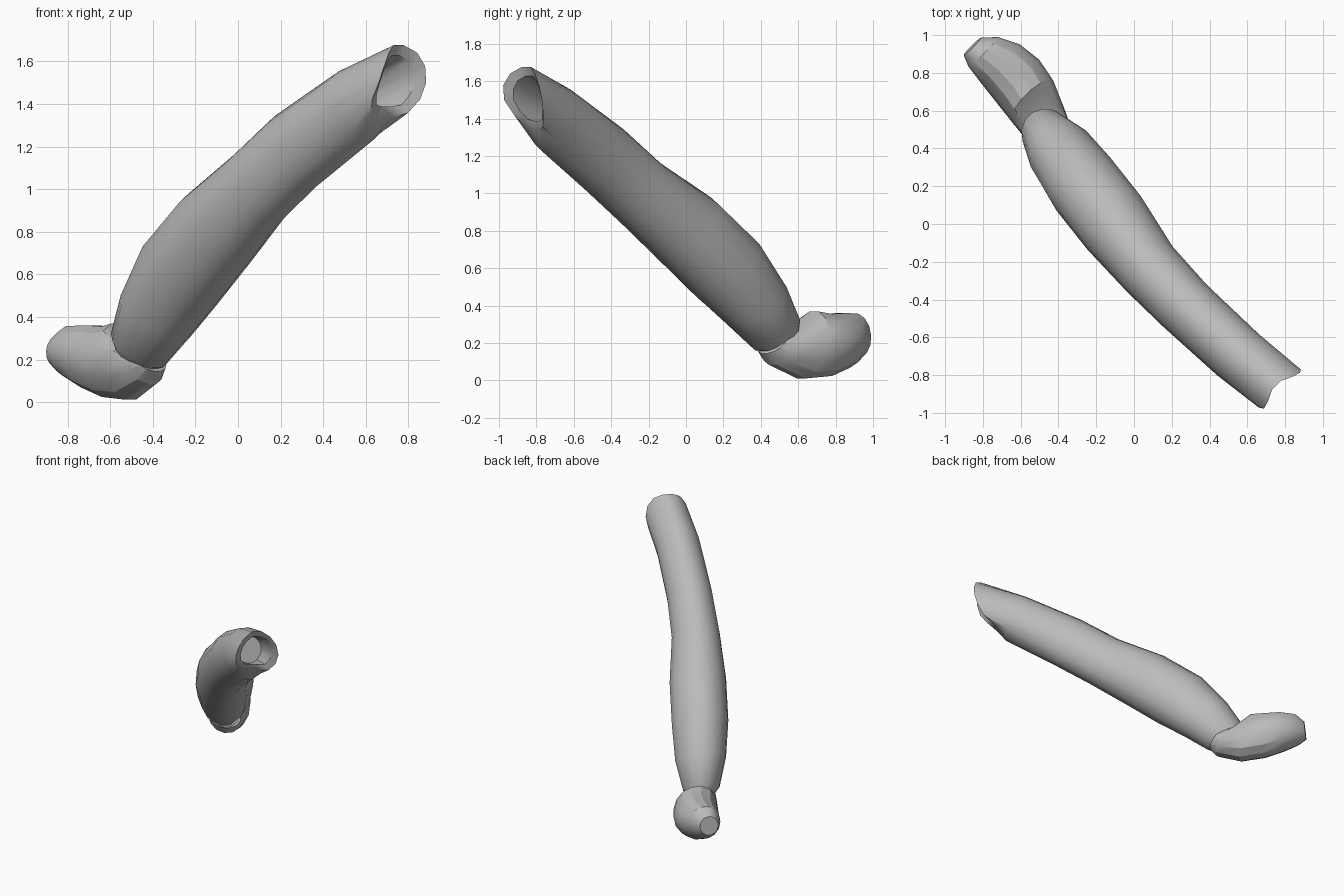
import bpy
import bmesh
from math import sin, cos, pi, radians, sqrt

if "Cube" in bpy.data.objects:
    bpy.data.objects.remove(bpy.data.objects["Cube"])

SIDES = 14

grey = bpy.data.materials.new("plain grey")
grey.use_nodes = True
tone = (0.5, 0.5, 0.5, 1)
grey.diffuse_color = tone
grey.node_tree.nodes["Principled BSDF"].inputs["Base Color"].default_value = tone


def place(side, along, z):
    """Turn side / along-the-limb coordinates into model x, y, z."""
    return ((side - along) / sqrt(2), (side + along) / sqrt(2), z)


def section(side, along, z, half_w, half_h, lean, jut=0.0, notch=0.0, flat=0.0):
    """Ring of points, leaning along the limb; jut pushes its flanks outward."""
    ring = []
    tilt = radians(lean)
    for i in range(SIDES):
        a = 2 * pi * i / SIDES
        h = half_h * sin(a)
        if sin(a) < 0:
            h = max(h, -half_h * (1 - flat))
        w = half_w * cos(a)
        pull = notch * max(0, -sin(a + pi / 4)) ** 4
        t = along + h * sin(tilt) - jut * abs(cos(a)) + pull
        ring.append(place(side + w, t, z + h * cos(tilt)))
    return ring


def loft(name, rings, angle):
    bm = bmesh.new()
    loops = [[bm.verts.new(p) for p in ring] for ring in rings]
    for r0, r1 in zip(loops, loops[1:]):
        for i in range(SIDES):
            j = (i + 1) % SIDES
            bm.faces.new((r0[i], r0[j], r1[j], r1[i]))
    bm.faces.new(loops[0])
    bm.faces.new(loops[-1])
    bmesh.ops.recalc_face_normals(bm, faces=bm.faces)
    mesh = bpy.data.meshes.new(name)
    bm.to_mesh(mesh)
    bm.free()
    mesh.materials.append(grey)
    obj = bpy.data.objects.new(name, mesh)
    bpy.context.collection.objects.link(obj)
    bpy.ops.object.select_all(action="DESELECT")
    obj.select_set(True)
    bpy.context.view_layer.objects.active = obj
    bpy.ops.object.shade_smooth_by_angle(angle=radians(angle))
    return obj


# Long limb: hollow socket floor and rim first, then down to the wrist
loft("limb", [
    section(-0.08, -0.88, 1.42, 0.09, 0.10, 10),
    section(-0.07, -1.08, 1.50, 0.11, 0.135, -12, 0.05, 0.03, 0.15),
    section(-0.07, -1.08, 1.50, 0.15, 0.185, -12, 0.09, 0.06, 0.1),
    section(-0.10, -0.88, 1.39, 0.155, 0.185, 25),
    section(-0.115, -0.50, 1.18, 0.16, 0.20, 33),
    section(-0.11, -0.23, 1.00, 0.17, 0.20, 34),
    section(-0.07, 0.08, 0.80, 0.20, 0.23, 38),
    section(-0.04, 0.34, 0.60, 0.20, 0.235, 45),
    section(-0.01, 0.53, 0.41, 0.18, 0.20, 55),
    section(0.01, 0.67, 0.25, 0.13, 0.16, 55),
    section(0.02, 0.71, 0.21, 0.09, 0.10, 55),
], 35)

# Blunt end piece, tucked under the limb and turned up at the tip
loft("end_piece", [
    section(0.03, 0.62, 0.20, 0.10, 0.08, 45),
    section(0.04, 0.70, 0.19, 0.13, 0.14, 40),
    section(0.08, 0.84, 0.19, 0.155, 0.19, 15),
    section(0.10, 0.97, 0.19, 0.16, 0.17, 0),
    section(0.10, 1.10, 0.215, 0.145, 0.15, -5),
    section(0.08, 1.21, 0.24, 0.11, 0.12, -5),
    section(0.06, 1.27, 0.24, 0.065, 0.07, -5),
], 25)
